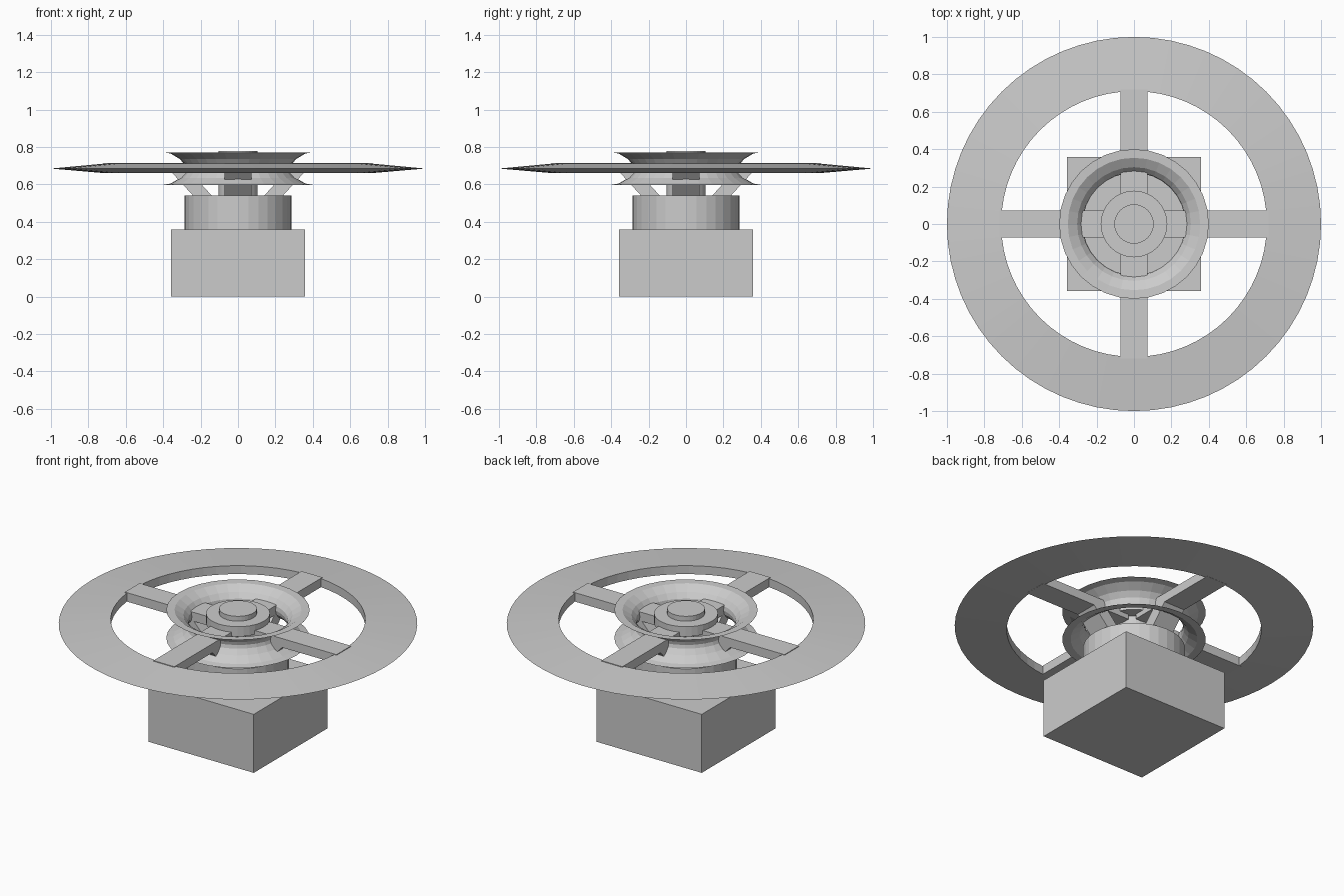
import bpy
from math import cos, sin, pi

if "Cube" in bpy.data.objects:
    bpy.data.objects.remove(bpy.data.objects["Cube"])


def mesh_object(name, verts, faces):
    me = bpy.data.meshes.new(name)
    me.from_pydata(verts, [], faces)
    me.update()
    ob = bpy.data.objects.new(name, me)
    bpy.context.collection.objects.link(ob)
    return ob


def lathe(name, profile, n):
    """Spin a closed (radius, z) profile, listed anticlockwise, around z."""
    m = len(profile)
    verts = [(r * cos(2 * pi * i / n), r * sin(2 * pi * i / n), z)
             for i in range(n) for r, z in profile]
    faces = [(i * m + j, (i + 1) % n * m + j,
              (i + 1) % n * m + (j + 1) % m, i * m + (j + 1) % m)
             for i in range(n) for j in range(m)]
    return mesh_object(name, verts, faces)


def cylinder(name, r, z0, z1, n=32):
    bpy.ops.mesh.primitive_cylinder_add(vertices=n, radius=r, depth=z1 - z0,
                                        location=(0, 0, (z0 + z1) / 2))
    bpy.context.object.name = name


def radial_bar(name, profile, half_width, angle):
    """Extrude an (outward, z) side profile sideways, then turn it about z."""
    n = len(profile)
    verts = [(x, s * half_width, z) for s in (-1, 1) for x, z in profile]
    faces = [tuple(range(n)), tuple(range(2 * n - 1, n - 1, -1))]
    faces += [(i, i + n, (i + 1) % n + n, (i + 1) % n) for i in range(n)]
    ob = mesh_object(name, verts, faces)
    ob.rotation_euler.z = angle


# Square base and round pedestal
bpy.ops.mesh.primitive_cube_add(size=1, location=(0, 0, 0.18))
base = bpy.context.object
base.name = "base_block"
base.scale = (0.715, 0.715, 0.36)
cylinder("pedestal", 0.285, 0.36, 0.54)

# Central post and hub collar
cylinder("centre_post", 0.105, 0.54, 0.78)
cylinder("hub_collar", 0.178, 0.69, 0.75)

# Flared spool shell around the hub
upper = [(0.28, 0.685), (0.285, 0.705), (0.31, 0.735), (0.36, 0.765), (0.40, 0.772)]
lower = [(r, 1.37 - z) for r, z in reversed(upper[1:])]
outer = lower + upper
inner = [(r - 0.006, z + (0.005 if z > 0.69 else -0.005 if z < 0.68 else 0))
         for r, z in reversed(outer[1:-1])]
lathe("spool", outer + inner, 32)

# Outer ring with a knife-thin rim
lathe("outer_ring", [(0.71, 0.66), (1.0, 0.685), (0.71, 0.712)], 64)

# Flat spokes and sloping struts, four of each
for k in range(4):
    a = k * pi / 2
    radial_bar("spoke", [(0.10, 0.66), (0.72, 0.66), (0.72, 0.715), (0.10, 0.715)], 0.071, a)
    radial_bar("strut", [(0.14, 0.54), (0.24, 0.54), (0.35, 0.66), (0.25, 0.66)], 0.071, a)
